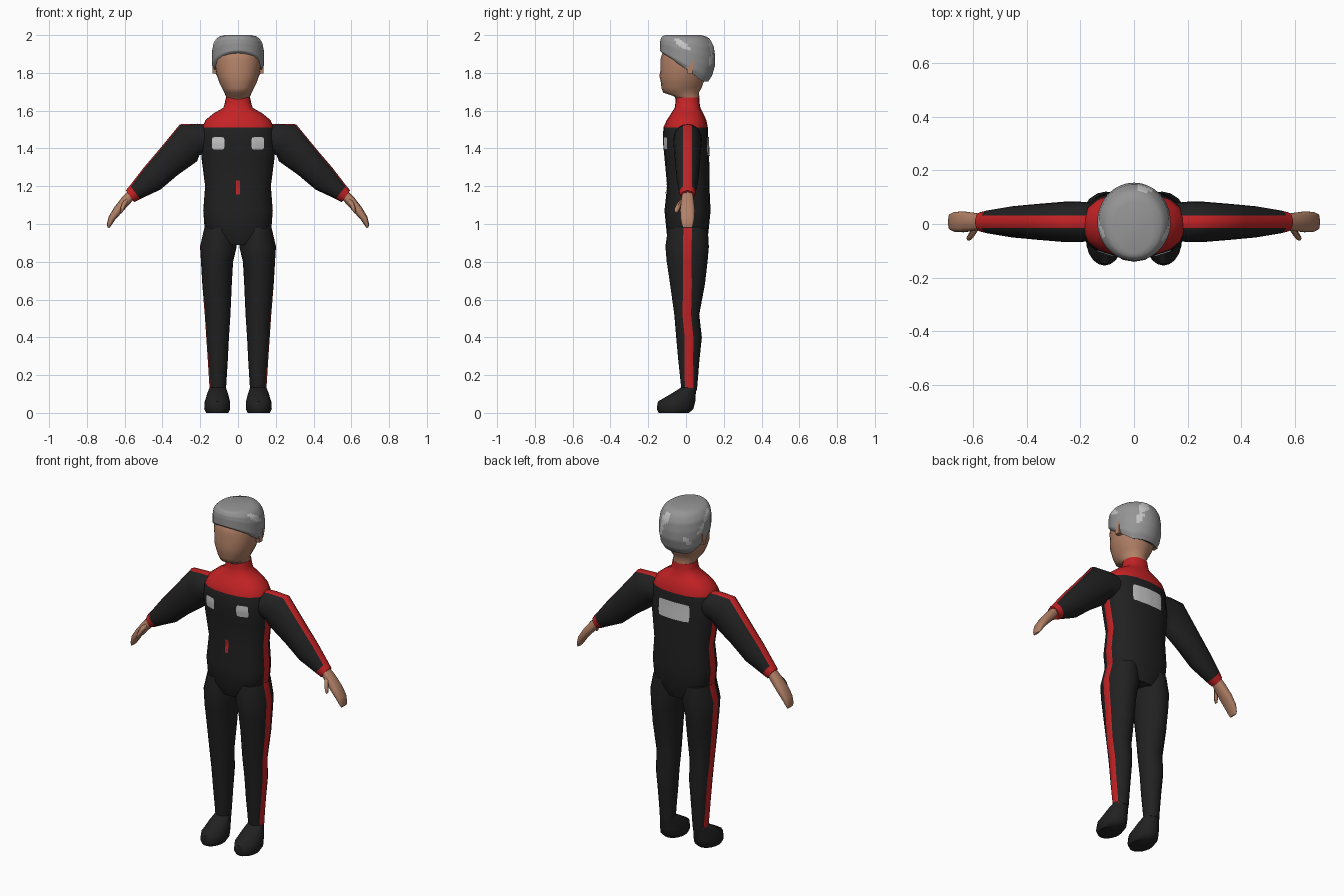
import bpy, bmesh
from math import sin, cos, pi, asin, radians, atan2, degrees
from mathutils import Vector
from mathutils.bvhtree import BVHTree

cube = bpy.data.objects.get("Cube")
if cube:
    bpy.data.objects.remove(cube, do_unlink=True)


def material(name, rgb):
    m = bpy.data.materials.new(name)
    m.use_nodes = True
    m.diffuse_color = (*rgb, 1)
    m.node_tree.nodes["Principled BSDF"].inputs["Base Color"].default_value = (*rgb, 1)
    return m


BLACK = material("black cloth", (0.015, 0.015, 0.015))
RED = material("red cloth", (0.55, 0.016, 0.018))
SKIN = material("skin", (0.45, 0.22, 0.135))
GREY = material("grey hair", (0.3, 0.3, 0.3))
LIGHT = material("light grey", (0.56, 0.56, 0.56))

STRIPE = 0.023   # half width of the side stripes
HALF = 8         # columns on the front and on the back of a ring


def finish(name, bm, mats, angle=50):
    bmesh.ops.recalc_face_normals(bm, faces=bm.faces)
    mesh = bpy.data.meshes.new(name)
    bm.to_mesh(mesh)
    bm.free()
    for m in mats:
        mesh.materials.append(m)
    ob = bpy.data.objects.new(name, mesh)
    bpy.context.collection.objects.link(ob)
    bpy.ops.object.select_all(action='DESELECT')
    ob.select_set(True)
    bpy.context.view_layer.objects.active = ob
    bpy.ops.object.shade_smooth_by_angle(angle=radians(angle))
    return ob


def skin_rings(name, rings, mats, rule=None, angle=50):
    """Bridge rings of points; rule(section, column, centre) gives the material."""
    bm = bmesh.new()
    rows = [[bm.verts.new(p) for p in r] for r in rings]
    n = len(rows[0])
    for i in range(len(rows) - 1):
        for j in range(n):
            k = (j + 1) % n
            f = bm.faces.new((rows[i][j], rows[i][k], rows[i + 1][k], rows[i + 1][j]))
            if rule:
                f.material_index = rule(i, j, f.calc_center_median())
    for row, i in ((rows[0], 0), (rows[-1], len(rows) - 2)):
        f = bm.faces.new(row)
        if rule:
            f.material_index = rule(i, HALF // 2 + 2, f.calc_center_median())
    return finish(name, bm, mats, angle)


def ring(x, y, z, rx, ry, tilt=0, power=2.0, side=1):
    """Rounded section; columns 0 and 1 form the outer stripe."""
    a = asin(min(0.9, (STRIPE / ry) ** (power / 2)))
    half = [-a, 0] + [a + (pi - 2 * a) * i / HALF for i in range(HALF)]
    pts = []
    for t in half + [h + pi for h in half]:
        c, s = cos(t), sin(t)
        u = rx * abs(c) ** (2 / power) * (1 if c > 0 else -1)
        v = ry * abs(s) ** (2 / power) * (1 if s > 0 else -1)
        r = radians(tilt)
        pts.append(Vector((side * (x + u * cos(r)), y + v, z + u * sin(r))))
    return pts


def loft(name, sections, mats, rule=None, power=2.0, side=1, angle=50):
    return skin_rings(name, [ring(*s, power=power, side=side) for s in sections],
                      mats, rule, angle)


# Torso with red yoke, collar and side stripes
torso_sections = [
    (0, 0.01, 0.89, 0.10, 0.09), (0, 0.008, 0.95, 0.175, 0.11),
    (0, 0.008, 1.07, 0.184, 0.122), (0, 0.012, 1.20, 0.174, 0.112),
    (0, 0.005, 1.34, 0.192, 0.118), (0, -0.002, 1.43, 0.2, 0.12),
    (0, -0.002, 1.51, 0.19, 0.118), (0, 0.003, 1.55, 0.172, 0.105),
    (0, 0.006, 1.585, 0.13, 0.085), (0, 0.008, 1.615, 0.078, 0.068),
    (0, 0.008, 1.64, 0.07, 0.064), (0, 0.008, 1.67, 0.064, 0.062)]


def torso_rule(i, j, c):
    return 1 if c.z > 1.51 or j in (0, 1, HALF + 2, HALF + 3) else 0


torso = loft("torso", torso_sections, [BLACK, RED], torso_rule, power=2.4)

# Limbs, built once for each side
leg_sections = [
    (0.1, 0.01, 0.98, 0.078, 0.105), (0.104, 0.006, 0.88, 0.097, 0.115),
    (0.111, 0.006, 0.80, 0.085, 0.108), (0.111, 0.008, 0.68, 0.078, 0.092),
    (0.108, 0.004, 0.52, 0.068, 0.066), (0.108, 0.016, 0.40, 0.06, 0.068),
    (0.107, 0.015, 0.28, 0.053, 0.056), (0.107, 0.017, 0.12, 0.043, 0.041)]
foot_sections = [
    (0.107, 0.017, 0.135, 0.043, 0.042), (0.108, -0.01, 0.105, 0.054, 0.062),
    (0.109, -0.05, 0.06, 0.067, 0.099), (0.11, -0.058, 0.02, 0.069, 0.097),
    (0.11, -0.065, 0.0, 0.058, 0.08)]
arm_sections = [
    (0.14, 0.008, 1.45, 0.075, 0.07, 90), (0.21, 0.008, 1.448, 0.083, 0.076, 86),
    (0.262, 0.008, 1.43, 0.108, 0.075, 65), (0.37, 0.008, 1.325, 0.083, 0.066, 53),
    (0.455, 0.008, 1.24, 0.073, 0.058, 52), (0.545, 0.008, 1.168, 0.045, 0.043, 53),
    (0.572, 0.008, 1.147, 0.038, 0.036, 55)]
hand_sections = [
    (0.56, 0.008, 1.16, 0.026, 0.028, 50), (0.597, 0.008, 1.12, 0.027, 0.034, 42),
    (0.635, 0.008, 1.075, 0.024, 0.039, 35), (0.668, 0.008, 1.03, 0.019, 0.037, 28),
    (0.683, 0.008, 0.995, 0.012, 0.03, 20), (0.686, 0.008, 0.98, 0.005, 0.024, 15)]
thumb_sections = [
    (0.585, -0.012, 1.13, 0.013, 0.012, 40), (0.602, -0.035, 1.105, 0.013, 0.014, 40),
    (0.613, -0.048, 1.08, 0.011, 0.013, 40), (0.62, -0.053, 1.06, 0.006, 0.008, 40)]


def stripe_rule(i, j, c):
    return 1 if j in (0, 1) else 0


def arm_rule(i, j, c):
    return 1 if i == len(arm_sections) - 2 or j in (0, 1) else 0


for label, side in (("left", 1), ("right", -1)):
    loft(label + "_leg", leg_sections, [BLACK, RED], stripe_rule, side=side)
    loft(label + "_foot", foot_sections, [BLACK], side=side)
    loft(label + "_arm", arm_sections, [BLACK, RED], arm_rule, side=side)
    loft(label + "_hand", hand_sections, [SKIN], power=2.5, side=side)
    loft(label + "_thumb", thumb_sections, [SKIN], side=side)
    # Ear
    bm = bmesh.new()
    bmesh.ops.create_cube(bm, size=1)
    for v in bm.verts:
        top = 1 if v.co.z > 0 else 0.7
        v.co = (side * 0.122 + v.co.x * 0.026, 0.02 + v.co.y * 0.04 * top, 1.832 + v.co.z * 0.07)
    finish(label + "_ear", bm, [SKIN], 30)

# Head and neck
loft("head", [
    (0, 0.01, 1.64, 0.058, 0.056), (0, 0.005, 1.675, 0.064, 0.066),
    (0, -0.026, 1.695, 0.072, 0.094), (0, -0.024, 1.72, 0.085, 0.106),
    (0, -0.02, 1.75, 0.1, 0.113), (0, -0.016, 1.785, 0.111, 0.125),
    (0, -0.008, 1.82, 0.118, 0.126), (0, -0.002, 1.87, 0.122, 0.134),
    (0, 0.005, 1.92, 0.118, 0.125), (0, 0.01, 1.96, 0.08, 0.08)], [SKIN], power=2.15)

# Swept hair: lower edge drops toward the nape, front stays full
PROFILE = [(0, 0.92), (0.12, 1), (0.55, 1), (0.76, 0.95), (0.9, 0.83), (0.97, 0.7), (1, 0.5)]
COLUMNS, ROWS = 56, 24


def profile(t):
    for (t0, r0), (t1, r1) in zip(PROFILE, PROFILE[1:]):
        if t <= t1:
            return r0 + (r1 - r0) * (t - t0) / (t1 - t0)
    return PROFILE[-1][1]


hair_rings = []
for i in range(ROWS + 1):
    t = i / ROWS
    row = []
    for j in range(COLUMNS):
        a = 2 * pi * j / COLUMNS
        front, back = max(0, cos(a)), max(0, -cos(a))
        r = profile(t)
        if t > 0.5:
            r += (1 - r) * 0.6 * front ** 2
        r -= 0.17 * back * max(0, 1 - t / 0.35)
        x, y = 0.137 * r * sin(a), 0.008 - 0.146 * r * cos(a)
        low = max(1.755, 1.82 - 0.62 * (0.008 - 0.146 * cos(a)))
        row.append(Vector((x, y, low + (2.0 - low) * t)))
    hair_rings.append(row)

# Pale streaks: angle from front, height, half angle, half height, slant
STREAKS = [(78, 1.95, 20, 0.017, -0.0014), (162, 1.945, 13, 0.035, 0.001),
           (150, 1.87, 10, 0.03, 0.002), (-80, 1.955, 20, 0.018, 0.001),
           (-105, 1.9, 10, 0.02, 0.002), (-140, 1.84, 9, 0.02, -0.002)]


def hair_rule(i, j, c):
    angle = degrees(atan2(c.x, 0.008 - c.y))
    for a, z, da, dz, slant in STREAKS:
        d = (angle - a + 180) % 360 - 180
        if (d / da) ** 2 + ((c.z - z - slant * d) / dz) ** 2 < 1:
            return 1
    return 0


skin_rings("hair", hair_rings, [GREY, LIGHT], hair_rule)

# Flat patches laid on the torso surface
bm = bmesh.new()
bm.from_mesh(torso.data)
surface = BVHTree.FromBMesh(bm)
bm.free()


def patch(name, x, z, half_w, half_h, facing, mat, rounding=0.1):
    bm = bmesh.new()
    bmesh.ops.create_grid(bm, x_segments=8, y_segments=8, size=1)
    for v in bm.verts:
        u, w = v.co.x, v.co.y
        k = 1 - rounding * (u * w) ** 4
        start = Vector((x + half_w * u * k, facing, z + half_h * w * k))
        hit = surface.ray_cast(start, Vector((0, -facing, 0)))[0]
        v.co = hit + Vector((0, facing * 0.004, 0))
    ob = finish(name, bm, [mat])
    if sum(p.normal.y for p in ob.data.polygons) * facing < 0:
        ob.data.flip_normals()


for label, side in (("left", 1), ("right", -1)):
    patch(label + "_chest_patch", side * 0.105, 1.427, 0.033, 0.033, -1, LIGHT)
patch("back_patch", 0, 1.41, 0.1, 0.05, 1, LIGHT, 0.05)
patch("zip_pull", 0, 1.193, 0.01, 0.038, -1, RED, 0)
